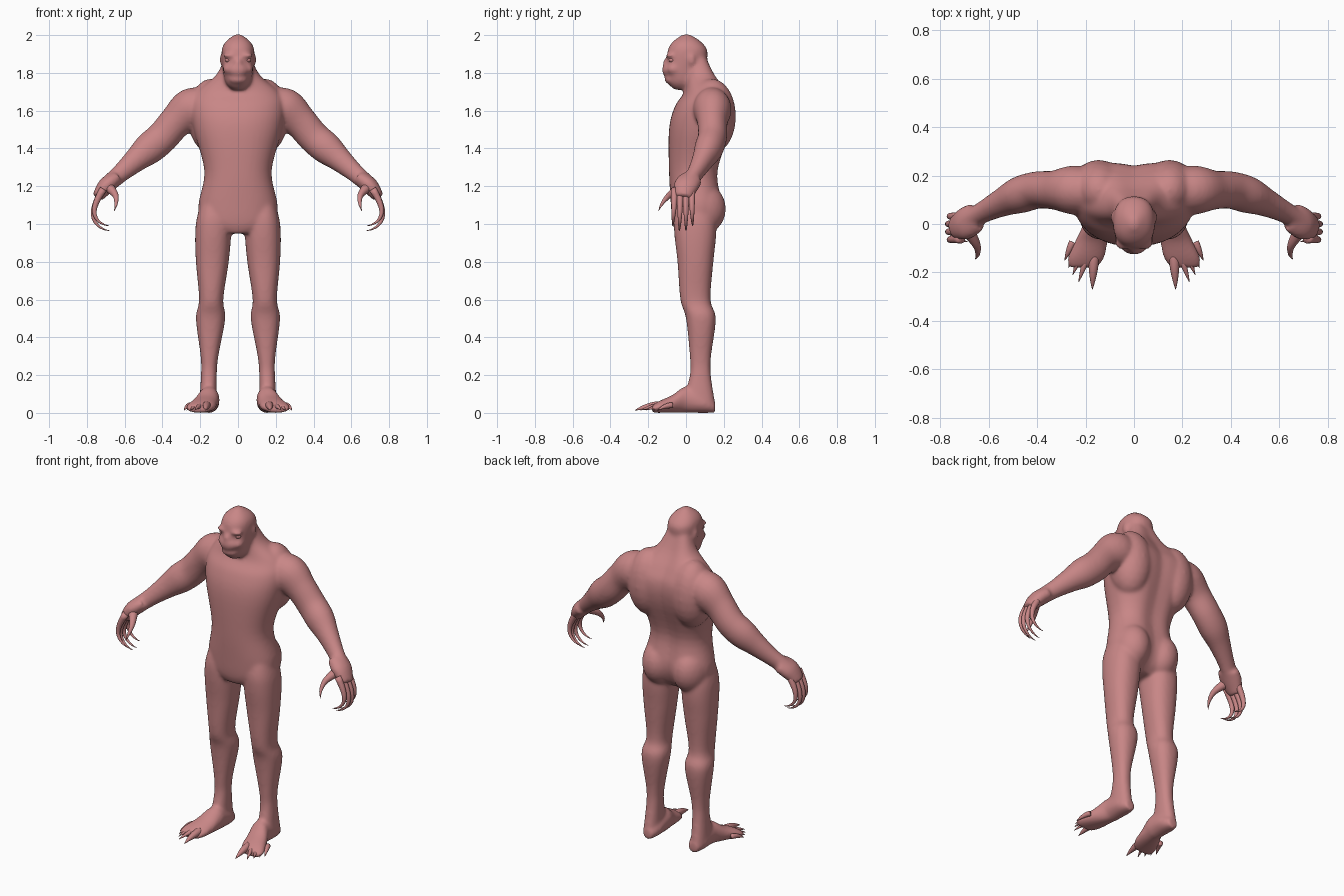
import bpy, bmesh, math
from mathutils import Vector, Matrix

cube = bpy.data.objects.get("Cube")
if cube:
    bpy.data.objects.remove(cube, do_unlink=True)

skin = bpy.data.materials.new("pink_skin")
skin.use_nodes = True
colour = (.58, .24, .24, 1)
skin.diffuse_color = colour
skin.node_tree.nodes["Principled BSDF"].inputs["Base Color"].default_value = colour

UP, BACK = Vector((0, 0, 1)), Vector((0, 1, 0))


def spline(rows, steps=5):
    """Smooth curve through rows of numbers."""
    rows = [Vector(row) for row in rows]
    last = len(rows) - 1
    curve = []
    for i in range(last):
        before, start = rows[max(i - 1, 0)], rows[i]
        end, after = rows[i + 1], rows[min(i + 2, last)]
        leave, arrive = (end - before) / 2, (after - start) / 2
        for step in range(steps):
            t = step / steps
            ease = t * t * (3 - 2 * t)
            curve.append(start.lerp(end, ease) + leave * t * (1 - t) ** 2
                         - arrive * t * t * (1 - t))
    return curve + [rows[last]]


def circle(count):
    """Cosine and sine pairs around a full turn."""
    return [(math.cos(math.tau * i / count), math.sin(math.tau * i / count))
            for i in range(count)]


def bridge(bm, rings):
    """Join rings of points into a closed skin."""
    loops = [[bm.verts.new(point) for point in ring] for ring in rings]
    for low, high in zip(loops, loops[1:]):
        for i in range(len(low)):
            bm.faces.new((low[i - 1], low[i], high[i], high[i - 1]))
    bm.faces.new(loops[0])
    bm.faces.new(loops[-1])


def stack(bm, rows, centre=0, lean=0, groove=0):
    """Level, slightly squared sections: height, half width, front y, back y."""
    rings = []
    for z, half, front, back in spline(rows):
        ring = []
        for c, s in circle(40):
            x = centre + lean * z + half * math.copysign(abs(c) ** .88, c)
            y = (front + back) / 2 + (back - front) / 2 * math.copysign(abs(s) ** .88, s)
            if s > 0:
                y -= groove * math.exp(-(x / .06) ** 2)
            ring.append((x, y, z))
        rings.append(ring)
    bridge(bm, rings)


def tube(bm, path, across, flat=1):
    """Round sections along a path of x, y, z, radius; flat scales them along across."""
    rings = []
    for i, point in enumerate(path):
        along = Vector((path[min(i + 1, len(path) - 1)] - path[max(i - 1, 0)])[:3])
        side = along.cross(across).normalized()
        other = side.cross(along).normalized()
        middle, radius = Vector(point[:3]), point[3]
        rings.append([middle + radius * (side * c + other * s * flat) for c, s in circle(20)])
    bridge(bm, rings)


def blob(bm, centre, radii):
    """Ellipsoid for a muscle or a facial feature."""
    place = Matrix.Translation(centre) @ Matrix.Diagonal((*radii, 1))
    bmesh.ops.create_icosphere(bm, subdivisions=3, radius=1, matrix=place)


def mirror_copy(bm):
    """Repeat everything built so far on the other side."""
    copies = bmesh.ops.duplicate(bm, geom=bm.verts[:] + bm.edges[:] + bm.faces[:])["geom"]
    for item in copies:
        if isinstance(item, bmesh.types.BMVert):
            item.co.x *= -1


def finish(bm, name):
    """Turn the mesh into a smooth, coloured object."""
    bmesh.ops.recalc_face_normals(bm, faces=bm.faces)
    for face in bm.faces:
        face.smooth = True
    mesh = bpy.data.meshes.new(name)
    bm.to_mesh(mesh)
    bm.free()
    mesh.materials.append(skin)
    thing = bpy.data.objects.new(name, mesh)
    bpy.context.collection.objects.link(thing)
    return thing


body = bmesh.new()

# brow, cheek and ear
blob(body, (.045, -.082, 1.892), (.035, .028, .013))
blob(body, (.055, -.06, 1.82), (.025, .04, .03))
blob(body, (.085, .03, 1.87), (.013, .02, .035))

# shoulder blade and buttock
blob(body, (.145, .14, 1.57), (.12, .125, .2))
blob(body, (.1, .08, 1.08), (.105, .132, .14))

# arm and palm
arm = [(.17, .13, 1.62, .1), (.25, .14, 1.605, .113), (.33, .14, 1.54, .09),
       (.4, .14, 1.46, .086), (.47, .12, 1.4, .085), (.54, .09, 1.34, .066),
       (.62, .05, 1.27, .05), (.69, .01, 1.21, .045)]
tube(body, spline(arm), BACK, flat=.9)
palm = [(.65, .03, 1.24, .042), (.7, 0, 1.2, .045), (.745, -.015, 1.14, .03)]
tube(body, spline(palm), BACK, flat=1.5)

# leg
leg = [(1.2, .04, -.02, .1), (1.05, .085, -.06, .15), (.95, .095, -.062, .16),
       (.8, .087, -.045, .145), (.6, .064, -.03, .13), (.5, .078, 0, .158),
       (.3, .047, .02, .133), (.2, .042, .02, .132), (.05, .047, -.02, .155)]
stack(body, leg, centre=.16, lean=-.03)

# foot, resting on its sole and turning outward towards the toes
foot = [(.155, .03, .03), (.1, .052, .05), (0, .056, .07), (-.07, .068, .048),
        (-.14, .077, .032), (-.18, .06, .02)]
rings = []
for y, width, height in spline(foot):
    x = .153 + .32 * max(0, -y)
    rings.append([(x + width * c, y, height * (1 + s)) for c, s in circle(24)])
bridge(body, rings)

mirror_copy(body)

# torso with a grooved spine
torso = [(.95, .1, -.05, .12), (1, .19, -.07, .17), (1.1, .21, -.08, .2),
         (1.28, .178, -.09, .18), (1.5, .235, -.09, .25), (1.62, .25, -.06, .26),
         (1.7, .22, -.01, .225), (1.79, .115, 0, .168), (1.9, .065, 0, .12)]
stack(body, torso, groove=.022)

# head, muzzle, chin and nose
head = [(1.71, .03, -.06, .04), (1.76, .07, -.1, .08), (1.9, .087, -.1, .115),
        (1.96, .07, -.075, .085), (2.005, .015, -.015, .02)]
stack(body, head)
blob(body, (0, -.088, 1.815), (.055, .04, .04))
blob(body, (0, -.08, 1.765), (.05, .035, .026))
blob(body, (0, -.105, 1.85), (.022, .018, .03))

# blend the body parts into one skin
figure = finish(body, "body")
merge = figure.modifiers.new("merge", 'REMESH')
merge.mode = 'VOXEL'
merge.voxel_size = .0085
merge.use_smooth_shade = True
soften = figure.modifiers.new("soften", 'SMOOTH')
soften.factor = .5
soften.iterations = 16

# fingers, curling down and inward to claws
steps = [i / 12 for i in range(13)]
fingers = bmesh.new()
for y, size in ((-.06, .88), (-.03, 1), (0, 1), (.03, .88)):
    curl = [Vector((.713 + .054 * size * math.sin(3.8 * t), y * (1 + .2 * t),
                    1.185 - .22 * size * math.sin(t * math.pi / 2),
                    .019 * (1 - t) + .001)) for t in steps]
    tube(fingers, curl, BACK)
mirror_copy(fingers)
finish(fingers, "fingers")

# thumbs
thumbs = bmesh.new()
thumb = [(.69, -.02, 1.2, .03), (.65, -.085, 1.155, .017), (.645, -.125, 1.11, .009),
         (.655, -.145, 1.07, .001)]
tube(thumbs, spline(thumb), BACK)
mirror_copy(thumbs)
finish(thumbs, "thumbs")

# toes, fanning outward and growing shorter
toes = bmesh.new()
for i in range(5):
    root = Vector((.165 + .022 * i, -.13 + .014 * i))
    tip = Vector((.172 + .057 * math.sqrt(i), -.27 + .03 * i))
    radius = .014 if i else .021
    tube(toes, [Vector((*root.lerp(tip, t), .04 - .026 * t * t,
                        radius * (1 - t * t) + .001)) for t in steps], UP)
mirror_copy(toes)
finish(toes, "toes")

# eyes
eyes = bmesh.new()
blob(eyes, (.053, -.075, 1.868), (.016, .016, .013))
mirror_copy(eyes)
finish(eyes, "eyes")
